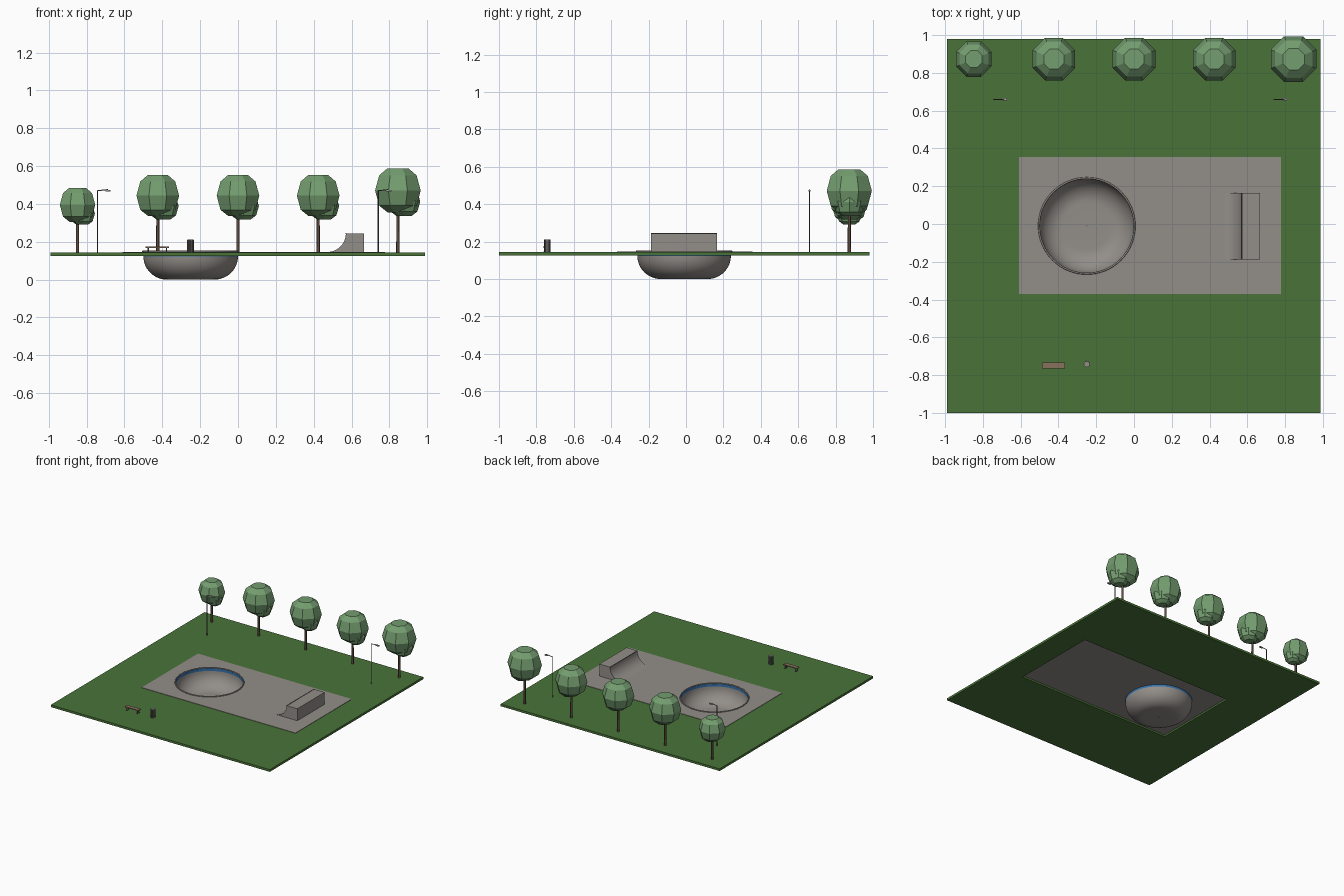
import bpy, bmesh, math
from mathutils import Vector

cube = bpy.data.objects.get("Cube")
if cube:
    bpy.data.objects.remove(cube, do_unlink=True)


def material(name, rgb):
    m = bpy.data.materials.new(name)
    m.use_nodes = True
    col = (*rgb, 1.0)
    m.diffuse_color = col
    m.node_tree.nodes["Principled BSDF"].inputs["Base Color"].default_value = col
    return m


GRASS = material("grass green", (0.067, 0.175, 0.04))
CONCRETE = material("concrete grey", (0.29, 0.268, 0.248))
BLUE = material("tile blue", (0.035, 0.17, 0.42))
LEAF = material("leaf green", (0.175, 0.34, 0.16))
BARK = material("bark brown", (0.11, 0.07, 0.05))
METAL = material("dark metal", (0.12, 0.115, 0.11))
WOOD = material("bench wood", (0.25, 0.17, 0.11))
LAMP = material("lamp grey", (0.4, 0.39, 0.37))

TOP = 0.143      # lawn height
PAD_TOP = 0.146  # concrete height
BOWL = (-0.25, -0.01)


def finish(name, bm, mat, smooth=None):
    me = bpy.data.meshes.new(name)
    bmesh.ops.recalc_face_normals(bm, faces=bm.faces)
    bm.to_mesh(me)
    bm.free()
    ob = bpy.data.objects.new(name, me)
    bpy.context.collection.objects.link(ob)
    me.materials.append(mat)
    if smooth:
        bpy.ops.object.select_all(action='DESELECT')
        ob.select_set(True)
        bpy.context.view_layer.objects.active = ob
        bpy.ops.object.shade_smooth_by_angle(angle=math.radians(smooth))
    return ob


def box(name, lo, hi, mat):
    bm = bmesh.new()
    bmesh.ops.create_cube(bm, size=1)
    for v in bm.verts:
        v.co = Vector([lo[i] + (v.co[i] + 0.5) * (hi[i] - lo[i]) for i in range(3)])
    return finish(name, bm, mat)


def lathe(name, profile, segs, loc, mat, smooth=None, phase=0.0, caps=True, loop=False):
    """Rings of (radius, height) joined by quads, with optional flat end caps."""
    bm = bmesh.new()
    rings = []
    for r, z in profile:
        rings.append([bm.verts.new((loc[0] + r * math.cos(phase + 2 * math.pi * i / segs),
                                    loc[1] + r * math.sin(phase + 2 * math.pi * i / segs),
                                    loc[2] + z)) for i in range(segs)])
    pairs = list(zip(rings, rings[1:])) + ([(rings[-1], rings[0])] if loop else [])
    for a, b in pairs:
        for i in range(segs):
            j = (i + 1) % segs
            bm.faces.new((a[i], a[j], b[j], b[i]))
    if caps:
        bm.faces.new(rings[0])
        bm.faces.new(rings[-1])
    return finish(name, bm, mat, smooth)


def rod(name, a, b, radius, mat, segs=8):
    a, b = Vector(a), Vector(b)
    bm = bmesh.new()
    bmesh.ops.create_cone(bm, cap_ends=True, segments=segs, radius1=radius,
                          radius2=radius, depth=(b - a).length)
    q = Vector((0, 0, 1)).rotation_difference(b - a)
    for v in bm.verts:
        v.co = q @ v.co + (a + b) / 2
    return finish(name, bm, mat, 40)


def cut(ob, cutter):
    mod = ob.modifiers.new("opening", 'BOOLEAN')
    mod.operation = 'DIFFERENCE'
    mod.solver = 'EXACT'
    mod.object = cutter
    cutter.hide_render = True
    bpy.context.view_layer.update()
    bpy.context.view_layer.objects.active = ob
    bpy.ops.object.modifier_apply(modifier=mod.name)
    bpy.data.objects.remove(cutter, do_unlink=True)


# Lawn with an opening for the concrete pad
lawn = box("lawn", (-0.99, -1.0, 0.125), (0.987, 0.98, TOP), GRASS)
cut(lawn, box("pad_cutter", (-0.61, -0.37, 0.05), (0.778, 0.355, 0.25), GRASS))

# Concrete pad with a round opening for the bowl
pad = box("concrete_pad", (-0.61, -0.37, 0.139), (0.778, 0.355, PAD_TOP), CONCRETE)
cut(pad, lathe("bowl_cutter", [(0.251, 0.05), (0.251, 0.25)], 64, (*BOWL, 0), CONCRETE))

# Bowl: flat floor, curved wall, tile band and coping ring
wall = [(0.125 + 0.125 * math.sin(t), 0.123 * (1 - math.cos(t)))
        for t in [math.pi / 2 * k / 12 for k in range(13)]]
bowl = [(0.001, 0.0), (0.06, 0.0)] + wall
lathe("skate_bowl", bowl, 64, (*BOWL, 0), CONCRETE, 60, caps=False)
lathe("tile_band", [(0.25, 0.123), (0.25, 0.148)], 64, (*BOWL, 0), BLUE, 60, caps=False)
ring = [(0.253 + 0.005 * math.cos(t), 0.148 + 0.005 * math.sin(t))
        for t in [2 * math.pi * k / 8 for k in range(8)]]
lathe("bowl_coping", ring, 64, (*BOWL, 0), CONCRETE, 60, caps=False, loop=True)

# Quarter pipe: side profile pushed along y
R = 0.098
prof = [(0.472 + R * math.sin(t), 0.244 - R * math.cos(t))
        for t in [math.pi / 2 * k / 12 for k in range(13)]]
prof += [(0.667, 0.244), (0.667, 0.145), (0.472, 0.145)]
bm = bmesh.new()
face = bm.faces.new([bm.verts.new((x, -0.187, z)) for x, z in prof])
ext = bmesh.ops.extrude_face_region(bm, geom=[face])
for v in ext["geom"]:
    if isinstance(v, bmesh.types.BMVert):
        v.co.y = 0.165
finish("quarter_pipe", bm, CONCRETE, 30)
rod("quarter_pipe_coping", (0.571, -0.187, 0.243), (0.571, 0.165, 0.243), 0.0035, METAL)

# Row of trees: faceted crown with a lower clump on a thin trunk
crown = [(0.055, -0.108), (0.1, -0.075), (0.122, 0.0), (0.1, 0.075), (0.058, 0.108)]
trees = [(-0.848, 0.83, 0.395), (-0.424, 1.0, 0.444), (0.0, 1.0, 0.444),
         (0.424, 1.0, 0.444), (0.845, 1.07, 0.471)]
for n, (x, s, z) in enumerate(trees, 1):
    y = 0.873
    lathe(f"tree_trunk_{n}", [(0.009, TOP), (0.007, z)], 8, (x, y, 0), BARK, 50)
    lathe(f"tree_crown_{n}", [(r * s, h * s) for r, h in crown], 8, (x, y, z), LEAF,
          phase=math.pi / 8)
    k = 0.66 * s
    lathe(f"tree_clump_{n}", [(r * k, h * k) for r, h in crown], 8,
          (x + 0.03 * s, y, z - 0.055 * s), LEAF)

# Street lamps
for side, x in (("right", -0.743), ("left", 0.741)):
    y = 0.66
    rod(f"lamp_post_{side}", (x, y, TOP), (x, y, 0.471), 0.0035, METAL)
    rod(f"lamp_arm_{side}", (x, y, 0.47), (x + 0.055, y, 0.476), 0.0025, METAL)
    box(f"lamp_head_{side}", (x + 0.042, y - 0.006, 0.467), (x + 0.07, y + 0.006, 0.475), LAMP)

# Bench: plank seat on two pairs of legs
box("bench_seat", (-0.488, -0.764, 0.168), (-0.364, -0.732, 0.175), WOOD)
for side, x in (("right", -0.474), ("left", -0.378)):
    for end, y in (("front", -0.757), ("back", -0.739)):
        rod(f"bench_leg_{side}_{end}", (x, y, TOP), (x, y, 0.17), 0.003, METAL)
    box(f"bench_foot_{side}", (x - 0.005, -0.762, TOP), (x + 0.005, -0.734, TOP + 0.004), METAL)

# Litter bin: slatted drum with a pale lid
BIN = (-0.25, -0.742, 0)
lathe("bin_drum", [(0.0155, TOP), (0.0155, 0.207)], 12, BIN, METAL, 40)
for i in range(12):
    a = 2 * math.pi * i / 12
    x, y = BIN[0] + 0.0165 * math.cos(a), BIN[1] + 0.0165 * math.sin(a)
    rod(f"bin_slat_{i + 1}", (x, y, TOP), (x, y, 0.21), 0.002, METAL, 6)
lathe("bin_lid", [(0.016, 0.207), (0.016, 0.211)], 12, BIN, CONCRETE, 40)
